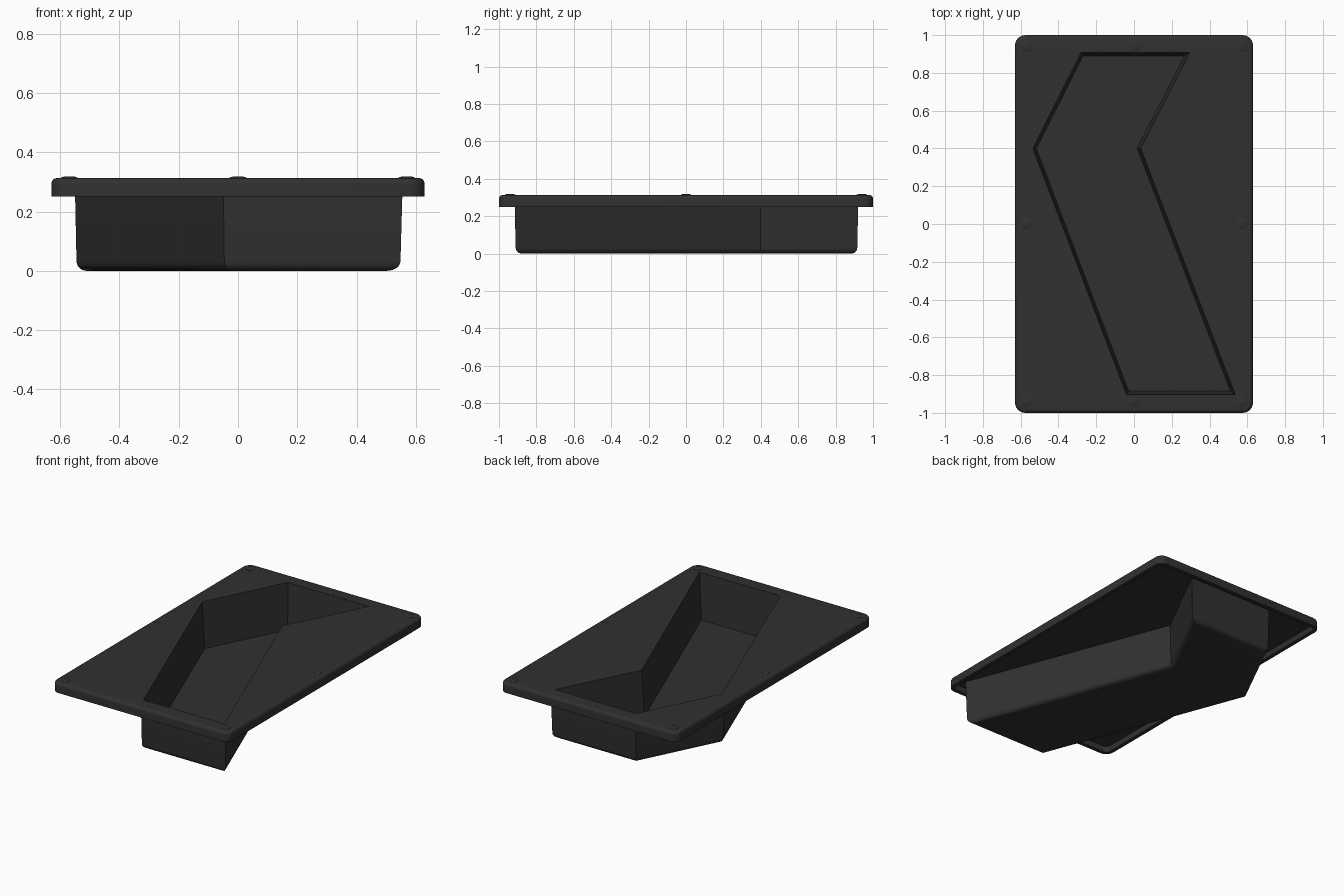
import bpy, bmesh, math
from mathutils import Vector

if "Cube" in bpy.data.objects:
    bpy.data.objects.remove(bpy.data.objects["Cube"])

mat = bpy.data.materials.new("charcoal_plastic")
mat.diffuse_color = (0.03, 0.03, 0.03, 1)
mat.use_nodes = True
mat.node_tree.nodes["Principled BSDF"].inputs["Base Color"].default_value = mat.diffuse_color

TOP, UNDER, LIP = 0.313, 0.288, 0.25
CHEVRON = [(-0.28, 0.907), (-0.535, 0.40), (-0.04, -0.902),
           (0.535, -0.902), (0.035, 0.40), (0.295, 0.907)]


def offset_chevron(d):
    """Chevron outline moved outward by d with mitred corners."""
    pts = [Vector(p) for p in CHEVRON]
    out = []
    for i, p in enumerate(pts):
        a = (p - pts[i - 1]).normalized()
        b = (pts[(i + 1) % len(pts)] - p).normalized()
        na, nb = Vector((a.y, -a.x)), Vector((b.y, -b.x))
        out.append(p + (na + nb) * (d / (1 + na.dot(nb))))
    return out


def rounded_rect(inset, radius=0.055, steps=6):
    """Plate outline, shrunk by inset."""
    r = radius - inset
    out = []
    for k, (sx, sy) in enumerate([(1, 1), (-1, 1), (-1, -1), (1, -1)]):
        for i in range(steps + 1):
            a = math.pi / 2 * (k + i / steps)
            out.append(Vector((sx * (0.63 - radius) + r * math.cos(a),
                               sy * (1.0 - radius) + r * math.sin(a))))
    return out


def add_rings(bm, rings):
    """Stack outlines and join neighbours with quads."""
    loops = [[bm.verts.new((p.x, p.y, z)) for p in pts] for pts, z in rings]
    for a, b in zip(loops, loops[1:]):
        n = len(a)
        for i in range(n):
            j = (i + 1) % n
            bm.faces.new((a[i], a[j], b[j], b[i]))
    return loops


def ring_edges(bm, loop):
    out = []
    for i, v in enumerate(loop):
        w = loop[(i + 1) % len(loop)]
        out.append(bm.edges.get((v, w)) or bm.edges.new((v, w)))
    return out


def finish(bm, name):
    bmesh.ops.recalc_face_normals(bm, faces=bm.faces[:])
    mesh = bpy.data.meshes.new(name)
    bm.to_mesh(mesh)
    bm.free()
    mesh.materials.append(mat)
    ob = bpy.data.objects.new(name, mesh)
    bpy.context.collection.objects.link(ob)
    bpy.ops.object.select_all(action='DESELECT')
    ob.select_set(True)
    bpy.context.view_layer.objects.active = ob
    bpy.ops.object.shade_smooth_by_angle(angle=math.radians(30))
    return ob


# Tray: hollow lipped plate joined to a chevron-shaped basin
bm = bmesh.new()
R = 0.02
plate = [(rounded_rect(0.025), UNDER), (rounded_rect(0.025), LIP), (rounded_rect(0), LIP)]
for i in range(6):
    a = math.pi / 2 * i / 5
    plate.append((rounded_rect(R * (1 - math.cos(a))), TOP - R + R * math.sin(a)))
plate = add_rings(bm, plate)

# Basin inside, with slightly drafted walls
inner = add_rings(bm, [(offset_chevron(0), TOP), (offset_chevron(-0.017), 0.018)])
bm.faces.new(inner[-1])

# Basin outside, rounded along the bottom edge
B = 0.032
outer = [(offset_chevron(0.014), UNDER)]
for i in range(7):
    a = math.pi / 2 * i / 6
    outer.append((offset_chevron(0.009 - B * (1 - math.cos(a))), B - B * math.sin(a)))
outer = add_rings(bm, outer)
bm.faces.new(outer[-1])

# Plate top and underside around the basin
for rim, hole in ((plate[-1], inner[0]), (plate[0], outer[0])):
    bmesh.ops.triangle_fill(bm, use_beauty=True, use_dissolve=False,
                            edges=ring_edges(bm, rim) + ring_edges(bm, hole))
finish(bm, "tray")

# Low domed rivets around the plate
bm = bmesh.new()
for x in (-0.57, 0, 0.57):
    for y in (-0.94, 0, 0.94):
        if x == 0 and y == 0:
            continue
        rings = []
        for r, z in ((0.028, TOP - 0.004), (0.028, TOP + 0.001),
                     (0.022, TOP + 0.004), (0.012, TOP + 0.0055)):
            pts = [Vector((x + r * math.cos(t * math.pi / 8), y + r * math.sin(t * math.pi / 8)))
                   for t in range(16)]
            rings.append((pts, z))
        loops = add_rings(bm, rings)
        bm.faces.new(loops[0])
        bm.faces.new(loops[-1])
finish(bm, "rivets")
